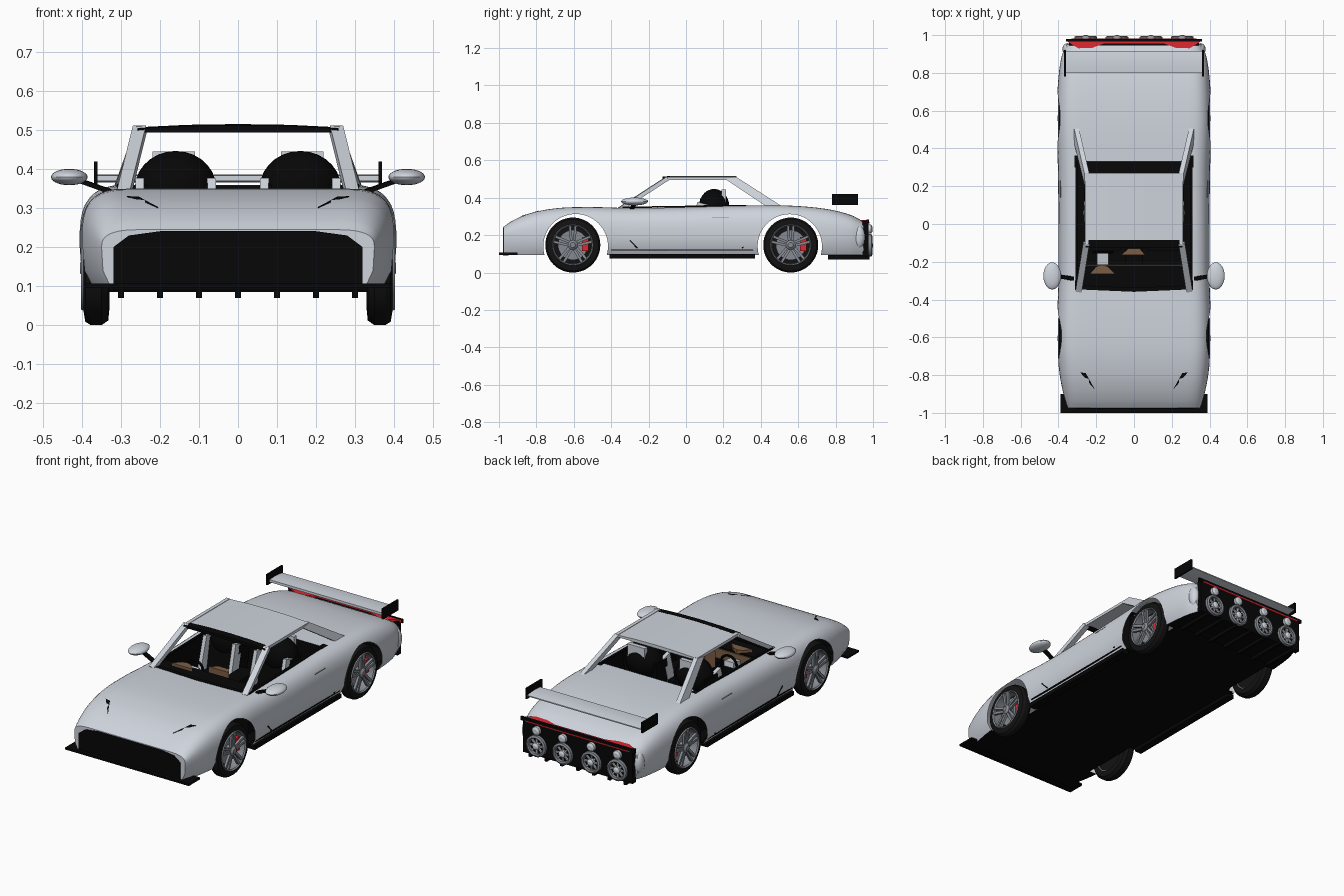
import bpy, bmesh, math
from mathutils import Vector, Matrix

if "Cube" in bpy.data.objects:
    bpy.data.objects.remove(bpy.data.objects["Cube"])

def material(name, r, g, b):
    m = bpy.data.materials.new(name)
    m.diffuse_color = (r, g, b, 1)
    m.use_nodes = True
    m.node_tree.nodes["Principled BSDF"].inputs["Base Color"].default_value = m.diffuse_color
    return m

SILVER = material("silver paint", 0.62, 0.66, 0.72)
BLACK = material("black trim", 0.002, 0.002, 0.002)
RUBBER = material("tyre rubber", 0.006, 0.006, 0.006)
ALLOY = material("wheel alloy", 0.24, 0.26, 0.29)
RED = material("red", 0.75, 0.02, 0.03)
BROWN = material("brown leather", 0.20, 0.11, 0.06)

def finish(name, bm, *mats):
    bmesh.ops.remove_doubles(bm, verts=bm.verts, dist=1e-5)
    bmesh.ops.recalc_face_normals(bm, faces=bm.faces)
    me = bpy.data.meshes.new(name)
    bm.to_mesh(me)
    bm.free()
    for m in mats:
        me.materials.append(m)
    ob = bpy.data.objects.new(name, me)
    bpy.context.collection.objects.link(ob)
    return ob

def loft(name, rings, mat, cap=True):
    bm = bmesh.new()
    vs = [[bm.verts.new(p) for p in r] for r in rings]
    n = len(vs[0])
    for a, b in zip(vs, vs[1:]):
        for i in range(n):
            bm.faces.new((a[i], a[(i + 1) % n], b[(i + 1) % n], b[i]))
    if cap:
        bm.faces.new(vs[0])
        bm.faces.new(vs[-1])
    return finish(name, bm, mat)

def box(name, x0, x1, y0, y1, z0, z1, mat):
    q = [(x0, y0), (x1, y0), (x1, y1), (x0, y1)]
    return loft(name, [[(x, y, z) for x, y in q] for z in (z0, z1)], mat)

def beam(name, p, q, w, h, mat, up=(0, 0, 1)):
    p, q = Vector(p), Vector(q)
    side = (q - p).cross(Vector(up)).normalized()
    top = side.cross(q - p).normalized()
    offs = [side * (w / 2 * i) + top * (h / 2 * j) for i, j in ((-1, -1), (1, -1), (1, 1), (-1, 1))]
    return loft(name, [[p + o for o in offs], [q + o for o in offs]], mat)

def lathe(name, prof, c, axis, mat, seg=40, closed=False):
    ax = Vector(axis)
    u = Vector((0, 0, 1))
    v = ax.cross(u)
    rings = []
    for r, h in prof + (prof[:1] if closed else []):
        rings.append([Vector(c) + ax * h + (u * math.cos(a) + v * math.sin(a)) * r
                      for a in (2 * math.pi * i / seg for i in range(seg))])
    return loft(name, rings, mat, cap=not closed)

def ball(name, c, s, mat):
    bm = bmesh.new()
    bmesh.ops.create_uvsphere(bm, u_segments=24, v_segments=14, radius=1,
                              matrix=Matrix.Translation(c) @ Matrix.Diagonal((*s, 1)))
    return finish(name, bm, mat)

# body shell: y, half width, top height
KEYS = [(-.975, .35, .245), (-.94, .362, .27), (-.88, .378, .30), (-.8, .393, .326), (-.67, .406, .346),
        (-.5, .407, .35), (-.3, .40, .345), (0, .40, .35), (.3, .403, .358), (.55, .411, .358),
        (.75, .402, .34), (.88, .385, .308), (.95, .36, .272)]

def spline(k, i, t):
    p = [k[max(0, min(len(k) - 1, j))] for j in (i - 1, i, i + 1, i + 2)]
    m1 = [(c - a) / max(1e-6, p[2][0] - p[0][0]) * (p[2][0] - p[1][0]) for a, c in zip(p[0], p[2])]
    m2 = [(c - a) / max(1e-6, p[3][0] - p[1][0]) * (p[2][0] - p[1][0]) for a, c in zip(p[1], p[3])]
    f = lambda a, b, m, n: ((2*t**3 - 3*t*t + 1) * a + (t**3 - 2*t*t + t) * m + (3*t*t - 2*t**3) * b + (t**3 - t*t) * n)
    return (p[1][0] + t * (p[2][0] - p[1][0]), f(p[1][1], p[2][1], m1[1], m2[1]), f(p[1][2], p[2][2], m1[2], m2[2]))

def section(y, w, t):
    half = [(.93 * w, .095), (.99 * w, .14)]
    for i in range(11):
        a = math.pi / 2 * i / 10
        half.append((w * (.7 + .3 * max(0, math.cos(a)) ** .72), .2 + (t - .2) * math.sin(a) ** .72))
    half += [(.45 * w, t), (.2 * w, t)]
    return [(x, y, z) for x, z in half] + [(-x, y, z) for x, z in reversed(half)]

stations = [spline(KEYS, i, t / 4) for i in range(len(KEYS) - 1) for t in range(4)] + [KEYS[-1]]
body = loft("body", [section(*s) for s in stations], SILVER)
body.data.materials.append(BLACK)

# openings for cabin and wheels
ARCHES = [(-.59, .14, .173), (.555, .14, .172)]
cutters = [box("cabin_cutter", -.305, .305, -.345, .33, .115, .6, SILVER)]
for y, z, r in ARCHES:
    for s in (1, -1):
        cutters.append(lathe("arch_cutter", [(r, .325), (r, .5)], (0, y, z), (s, 0, 0), SILVER, 64))
for c in cutters:
    c.hide_render = True
    mod = body.modifiers.new("cut", 'BOOLEAN')
    mod.operation, mod.solver, mod.object = 'DIFFERENCE', 'EXACT', c
bpy.context.view_layer.update()
cut = bpy.data.meshes.new_from_object(body.evaluated_get(bpy.context.evaluated_depsgraph_get()))
body.modifiers.clear()
body.data = cut
for c in cutters:
    bpy.data.objects.remove(c)
bm = bmesh.new()
bm.from_mesh(cut)
bm.normal_update()
dead = []
for f in bm.faces:
    c = f.calc_center_median()
    if all(abs(abs(v.co.x) - .325) < .001 for v in f.verts) and abs(f.normal.x) > .9:
        dead.append(f)
    elif abs(f.normal.x) < .3 and any(all(abs(math.hypot(v.co.y - y, v.co.z - z) - r) < .003 for v in f.verts)
                                      for y, z, r in ARCHES):
        dead.append(f)
    f.material_index = int(f.normal.z < -.9 or (abs(c.x) < .306 and -.346 < c.y < .331))
bmesh.ops.delete(bm, geom=dead, context='FACES')
bm.to_mesh(cut)
bm.free()

# nose: grille and splitter
g = [(-.32, .09), (.32, .09), (.32, .2), (.28, .23), (.2, .241), (-.2, .241), (-.28, .23), (-.32, .2)]
loft("grille", [[(x, y, z) for x, z in g] for y in (-.979, -.95)], BLACK)
box("splitter", -.39, .39, -1, -.9, .095, .107, BLACK)

# roof panel, header and cabin frame
roof = [(-.25, .497), (.25, .497), (.25, .508), (.13, .514), (0, .516), (-.13, .514), (-.25, .508)]
loft("roof", [[(x, y, z) for x, z in roof] for y in (-.085, .27)], SILVER)
loft("windscreen_header", [[(x * k, y, z - d) for x, z in roof] for y, k, d in ((-.125, 1.03, .003), (-.085, 1.01, 0))], BLACK)
for s in (1, -1):
    beam("cowl_trim", (s * .3, -.335, .344), (0, -.348, .344), .022, .008, BLACK)
    beam("front_pillar", (s * .293, -.355, .338), (s * .252, -.1, .503), .034, .022, SILVER)
    beam("roof_rail", (s * .25, -.11, .503), (s * .25, .27, .503), .02, .016, SILVER)
    b = [(.21, .50, .25), (.27, .51, .25), (.51, .356, .305), (.43, .353, .305)]
    loft("rear_buttress", [[(s * (x + d), y, z) for y, z, x in b] for d in (-.013, .013)], SILVER)
    beam("sill_trim", (s * .303, -.34, .348), (s * .303, .32, .358), .014, .008, BLACK)
    # mirrors
    ball("door_mirror", (s * .433, -.275, .38), (.047, .072, .021), SILVER)
    beam("mirror_arm", (s * .32, -.29, .34), (s * .41, -.275, .372), .022, .012, BLACK)
    # side details
    x0, x1 = sorted((s * .35, s * .393))
    box("side_skirt", x0, x1, -.41, .37, .076, .10, BLACK)
    x0, x1 = sorted((s * .37, s * .391))
    box("sill_line", x0, x1, -.40, .36, .117, .123, BLACK)
    beam("side_crease", (s * .398, -.30, .172), (s * .393, -.26, .13), .006, .006, BLACK)
    beam("side_vent", (s * .393, .30, .13), (s * .398, .34, .182), .008, .008, BLACK)
    x0, x1 = sorted((s * .37, s * .3905))
    box("door_handle", x0, x1, .14, .23, .294, .298, ALLOY)
    h = [(.285, -.785, .328), (.255, -.79, .327), (.205, -.88, .30)]
    loft("headlight_slit", [[(s * x, y, z + d) for x, y, z in h] for d in (-.006, .003)], BLACK)
    # tail corners and wing end plates
    ball("tail_corner", (s * .353, .925, .19), (.026, .032, .06), SILVER)
    x0, x1 = sorted((s * .36, s * .37))
    box("wing_end_plate", x0, x1, .78, .92, .36, .42, BLACK)
    # seats
    d = [(-.1, .14), (.1, .14), (.105, .36), (-.105, .36)]
    loft("seat_back", [[(s * .16 + x, y + (z - .14) * .15, z) for x, z in d] for y in (.06, .16)], BLACK)
    ball("seat_top", (s * .16, .15, .35), (.105, .082, .097), BLACK)
    box("seat_cushion", s * .16 - .09, s * .16 + .09, -.14, .08, .12, .19, BLACK)
    box("seat_headrest", s * .165 - .055, s * .165 + .055, .19, .215, .36, .445, SILVER)
    for e in (-1, 1):
        beam("seat_bolster", (s * .16 + e * .095, .04, .18), (s * .16 + e * .092, .09, .37), .022, .06, SILVER, (0, 1, 0))

# dashboard and controls
box("dashboard", -.30, .30, -.34, -.22, .24, .334, BLACK)
box("dash_leather", -.28, .28, -.222, -.214, .27, .325, BROWN)
h = [(-.235, -.265), (-.10, -.265), (-.14, -.225), (-.17, -.215), (-.2, -.225)]
loft("dash_binnacle", [[(x, y, z) for x, y in h] for z in (.33, .35)], BROWN)
box("centre_console", -.045, .045, -.22, .1, .12, .24, BLACK)
h = [(-.07, -.165), (.06, -.165), (.03, -.13), (-.03, -.13)]
loft("console_leather", [[(x, y, z) for x, y in h] for z in (.24, .335)], BROWN)
ring = [(.05 + .007 * math.cos(a), .007 * math.sin(a)) for a in (i * math.pi / 4 for i in range(8))]
lathe("steering_wheel", ring, (-.165, -.15, .29), (0, 1, 0), BLACK, 24, True)
beam("steering_column", (-.165, -.22, .28), (-.165, -.15, .29), .06, .03, SILVER)

# wing
w = [(.80, .37), (.86, .366), (.915, .374), (.915, .38), (.885, .385), (.84, .387), (.80, .384)]
loft("wing_blade", [[(x, y, z) for y, z in w] for x in (-.362, .362)], SILVER)

# tail panel, red strip, lamps and diffuser
box("tail_panel", -.345, .345, .945, .975, .085, .275, BLACK)
box("tail_lip", -.36, .36, .966, .979, .264, .284, BLACK)
r = [(-.355, .968), (-.27, .915), (-.16, .955), (.16, .955), (.27, .915), (.355, .968)]
loft("red_tail_strip", [[(x, y, z) for x, y in r] for z in (.268, .282)], RED)
box("red_tail_line", -.33, .33, .97, .981, .262, .27, RED)
for x in (-.255, -.09, .09, .255):
    lathe("lamp_ring", [(.06, 0), (.06, .016), (.05, .021), (.044, .016), (.044, 0)], (x, .975, .145), (0, 1, 0), ALLOY, 28, True)
    lathe("lamp_hub", [(.02, 0), (.02, .018), (.008, .025)], (x, .975, .145), (0, 1, 0), SILVER, 16)
    for i in range(8):
        a = i * math.pi / 4
        beam("lamp_vane", (x, .98, .145), (x + .046 * math.cos(a), .98, .145 + .046 * math.sin(a)), .008, .009, SILVER, (0, 1, 0))
    lathe("small_lamp", [(.024, 0), (.024, .015), (.012, .022)], (x, .975, .232), (0, 1, 0), SILVER, 20)
box("diffuser", -.33, .33, .76, .975, .088, .10, BLACK)
for i in range(7):
    x = -.30 + i * .1
    box("diffuser_fin", x - .008, x + .008, .76, .98, .07, .09, BLACK)

# wheels
for y in (-.605, .56):
    for s in (1, -1):
        c, ax = Vector((0, y, .147)), (s, 0, 0)
        lathe("tyre", [(.105, .33), (.135, .333), (.147, .35), (.147, .378), (.138, .392), (.108, .397)], c, ax, RUBBER, 48, True)
        lathe("rim", [(.111, .395), (.107, .403), (.101, .396), (.099, .335), (.106, .335)], c, ax, ALLOY, 48, True)
        lathe("wheel_back", [(.10, .34), (.10, .346)], c, ax, RUBBER, 32)
        lathe("brake_disc", [(.08, .355), (.08, .362)], c, ax, ALLOY, 32)
        lathe("hub", [(.026, .36), (.026, .395), (.014, .405)], c, ax, ALLOY, 20)
        x0, x1 = sorted((s * .352, s * .374))
        box("brake_caliper", x0, x1, y + .05, y + .085, .115, .19, RED)
        for i in range(5):
            for e in (-.14, .14):
                a = 2 * math.pi * i / 5 + math.pi / 2
                d0 = Vector((0, math.cos(a + e * 3), math.sin(a + e * 3)))
                d1 = Vector((0, math.cos(a + e), math.sin(a + e)))
                beam("wheel_spoke", c + d0 * .02 + Vector((s * .386, 0, 0)), c + d1 * .103 + Vector((s * .393, 0, 0)),
                     .014, .014, ALLOY, (1, 0, 0))

# smooth shading with crisp edges
bpy.ops.object.select_all(action='SELECT')
bpy.context.view_layer.objects.active = body
bpy.ops.object.shade_smooth_by_angle(angle=math.radians(30))
